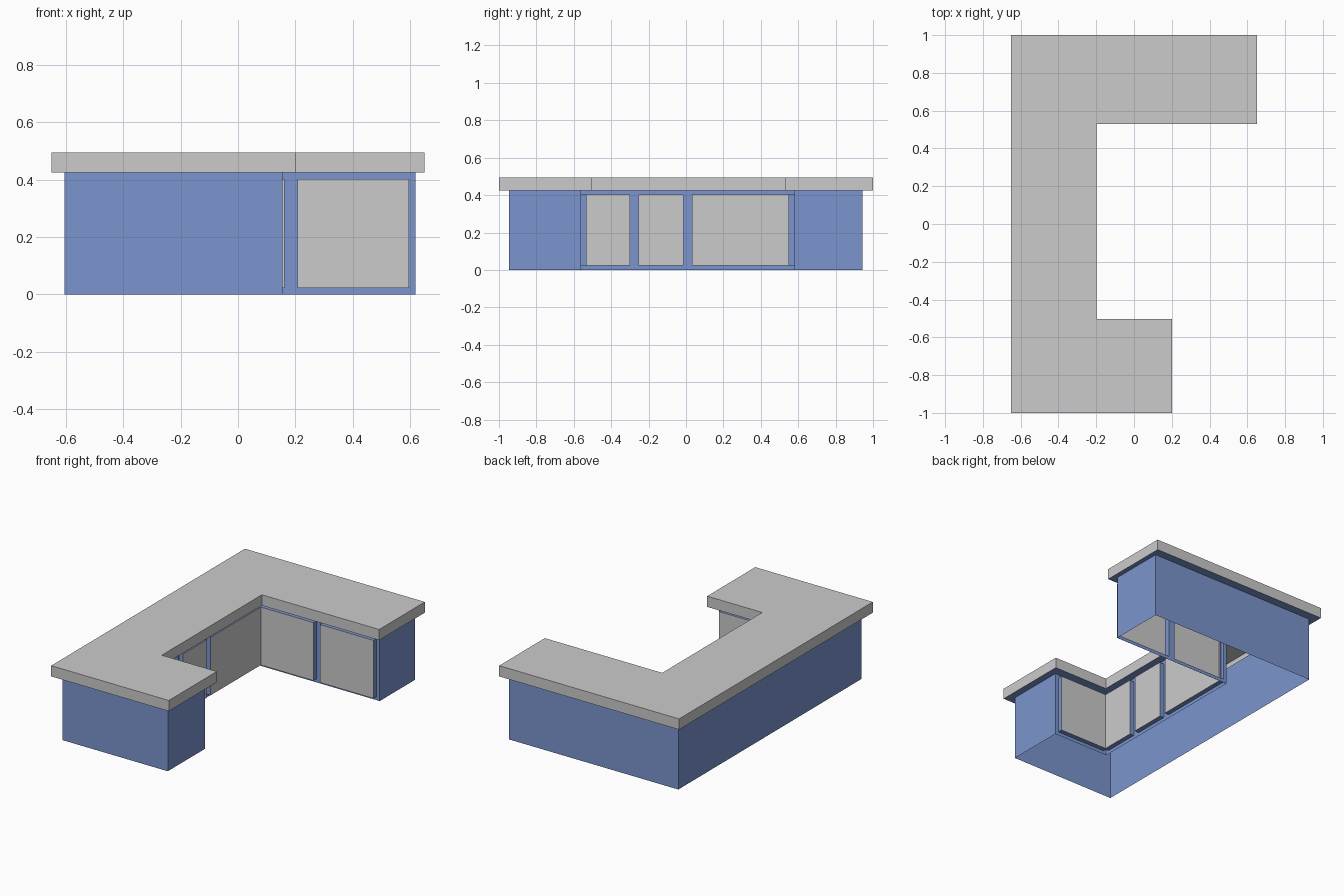
import bpy, bmesh
from mathutils import Vector

if "Cube" in bpy.data.objects:
    bpy.data.objects.remove(bpy.data.objects["Cube"])

BASE_H, TOP_H = 0.425, 0.495
MARGIN, DOOR_DEPTH = 0.0325, 0.031

# Counter-clockwise plans: cabinet carcass and overhanging worktop
cabinet_plan = [(-0.605, -0.946), (0.155, -0.946), (0.155, -0.562), (-0.25, -0.562),
                (-0.25, 0.579), (0.619, 0.579), (0.619, 0.943), (-0.605, 0.943)]
worktop_plan = [(-0.65, -1), (0.2, -1), (0.2, -0.504), (-0.198, -0.504),
                (-0.198, 0.529), (0.65, 0.529), (0.65, 1), (-0.65, 1)]
# Inner walls carrying doors: wall index -> split positions along the wall
door_walls = {2: [0, 1], 3: [0, 0.25, 0.5, 1], 4: [0, 0.5, 1]}

blue = bpy.data.materials.new("cabinet_blue")
blue.diffuse_color = (0.2, 0.3, 0.62, 1)
blue.use_nodes = True
blue.node_tree.nodes["Principled BSDF"].inputs["Base Color"].default_value = blue.diffuse_color


def quad(bm, points):
    return bm.faces.new([bm.verts.new(p) for p in points])


def wall(bm, a, b, z0, z1):
    return quad(bm, [(*a, z0), (*b, z0), (*b, z1), (*a, z1)])


def finish(bm, name, material=None):
    bmesh.ops.remove_doubles(bm, verts=bm.verts[:], dist=0.0001)
    mesh = bpy.data.meshes.new(name)
    bm.to_mesh(mesh)
    bm.free()
    obj = bpy.data.objects.new(name, mesh)
    bpy.context.collection.objects.link(obj)
    if material:
        mesh.materials.append(material)
    return obj


cab, fronts, top = bmesh.new(), bmesh.new(), bmesh.new()
n = len(cabinet_plan)
for i in range(n):
    a, b = Vector(cabinet_plan[i]), Vector(cabinet_plan[(i + 1) % n])
    c, d = Vector(worktop_plan[i]), Vector(worktop_plan[(i + 1) % n])
    # Carcass walls, with raised doors in each inner bay
    splits = door_walls.get(i, [0, 1])
    for s, t in zip(splits, splits[1:]):
        face = wall(cab, a.lerp(b, s), a.lerp(b, t), 0, BASE_H)
        if i in door_walls:
            face.normal_update()
            out = face.normal * DOOR_DEPTH
            bmesh.ops.inset_individual(cab, faces=[face], thickness=MARGIN)
            cap = bmesh.ops.extrude_discrete_faces(cab, faces=[face])["faces"][0]
            bmesh.ops.translate(cab, verts=cap.verts[:], vec=out)
            # Door front becomes its own grey panel
            quad(fronts, [v.co.copy() for v in cap.verts])
            bmesh.ops.delete(cab, geom=[cap], context='FACES_ONLY')
    # Underside of the overhang
    quad(cab, [(*a, BASE_H), (*b, BASE_H), (*d, BASE_H), (*c, BASE_H)])
    # Worktop edge
    wall(top, c, d, BASE_H, TOP_H)

# Worktop surface
top.faces.new([top.verts.new((*p, TOP_H)) for p in worktop_plan])

finish(cab, "cabinet_carcass", blue)
finish(fronts, "door_fronts")
finish(top, "worktop")
